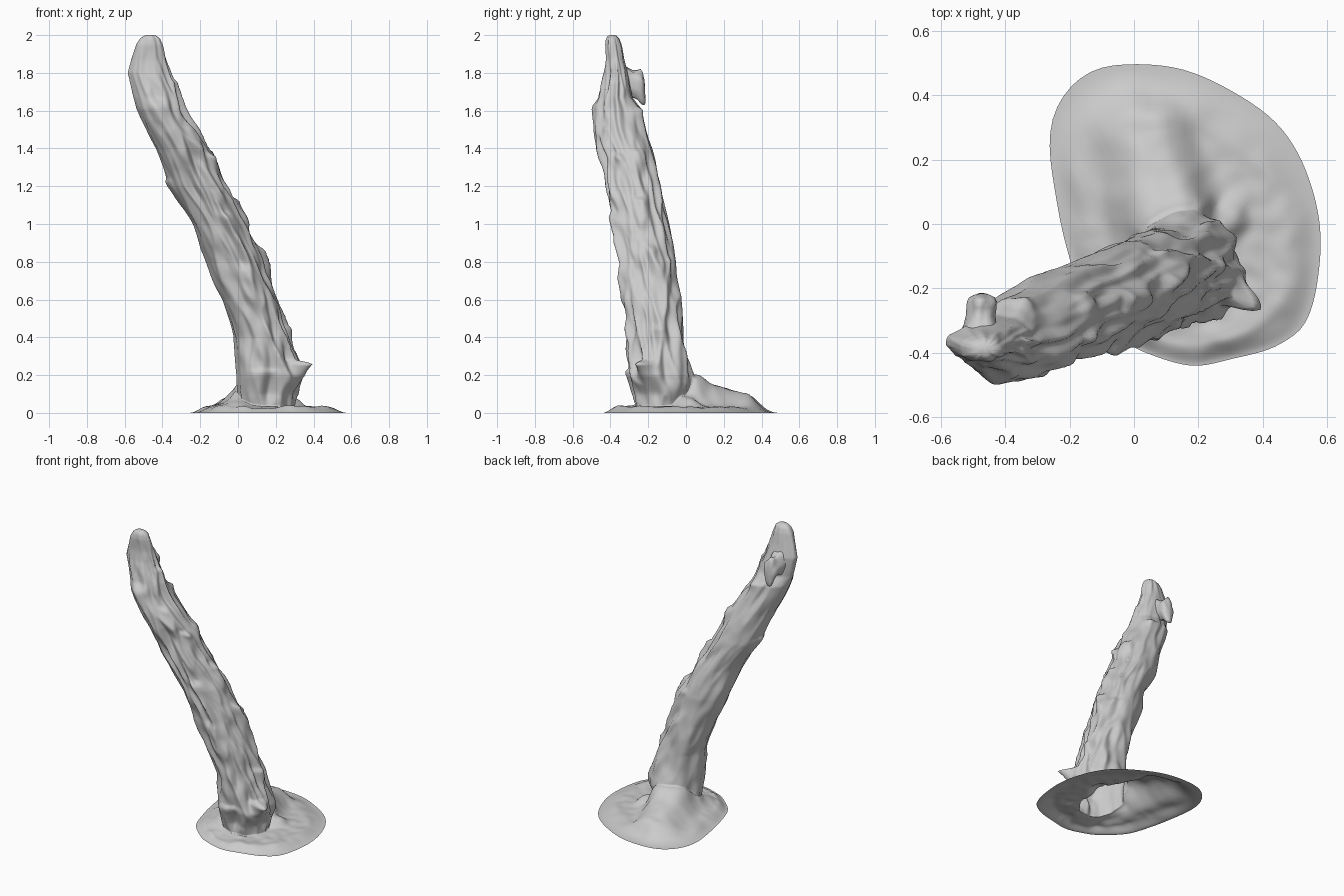
import bpy, bmesh, math
from mathutils import Vector, noise

if "Cube" in bpy.data.objects:
    bpy.data.objects.remove(bpy.data.objects["Cube"])

N = 112         # segments around
ROWS = 190      # rings up the trunk
BASE = 26       # rings across the ground mound

# Trunk sections: z, centre x, centre y, half width x, half width y
SECT = [(0.0, .155, -.13, .14, .13), (0.1, .155, -.135, .148, .14), (0.2, .165, -.15, .165, .16),
        (0.4, .13, -.16, .148, .15), (0.6, .065, -.175, .142, .145), (0.8, -.018, -.197, .145, .143),
        (1.0, -.107, -.24, .145, .143), (1.2, -.217, -.277, .145, .143), (1.4, -.302, -.322, .137, .135),
        (1.55, -.382, -.35, .13, .125), (1.61, -.408, -.357, .13, .118), (1.67, -.428, -.37, .125, .085),
        (1.8, -.47, -.37, .112, .06), (1.87, -.473, -.376, .09, .05), (1.95, -.47, -.385, .068, .044),
        (1.985, -.466, -.388, .05, .034), (2.0, -.465, -.39, .025, .017)]
# Bark shards: angle, tip z, length, height, angular width (degrees)
SHARDS = [(-24, .26, .18, .10, 16), (5, .44, .25, .02, 16), (12, .86, .32, .035, 12),
          (48, .80, .35, .02, 15), (8, 1.12, .25, .035, 13), (-18, 1.35, .25, .035, 14),
          (-93, 1.62, .45, .022, 26), (65, 1.60, .2, .022, 22), (180, 1.22, .2, .012, 30),
          (-60, 1.03, .3, .025, 16), (-40, 1.50, .3, .022, 13), (-75, .75, .4, .012, 16),
          (25, 1.38, .2, .02, 14), (-5, 1.75, .15, .015, 25), (-95, .22, .12, .015, 28)]
# Ground outline seen from above
OUT = [(-.06, .493), (.13, .485), (.3, .415), (.45, .305), (.54, .15), (.58, -.05), (.545, -.28),
       (.45, -.375), (.3, -.42), (.18, -.44), (.05, -.405), (-.03, -.36), (-.15, -.24),
       (-.21, -.07), (-.245, .1), (-.262, .25), (-.24, .36), (-.17, .45)]
FOOT = Vector((.155, -.13))


def smooth(t):
    t = max(0, min(1, t))
    return t * t * (3 - 2 * t)


def spline(pts, per):
    # closed smooth curve through 2D points
    n, res = len(pts), []
    for i in range(n):
        a, b, c, d = (Vector(pts[(i + k - 1) % n]) for k in range(4))
        for j in range(per):
            t = j / per
            res.append(.5 * (2 * b + (c - a) * t + (2 * a - 5 * b + 4 * c - d) * t ** 2
                             + (3 * b - a - 3 * c + d) * t ** 3))
    return res


EDGE = spline(OUT, 8)


def section(z):
    for a, b in zip(SECT, SECT[1:]):
        if z <= b[0]:
            t = (z - a[0]) / (b[0] - a[0])
            return [p + (q - p) * t for p, q in zip(a[1:], b[1:])]
    return SECT[-1][1:]


def outline(a):
    # ray from the foot centre to the smooth outline
    d = Vector((math.cos(a), math.sin(a)))
    for p, q in zip(EDGE, EDGE[1:] + EDGE[:1]):
        p, q = p - FOOT, q - FOOT
        e = q - p
        den = d.x * e.y - d.y * e.x
        if abs(den) < 1e-9:
            continue
        r = (p.x * e.y - p.y * e.x) / den
        s = (p.x * d.y - p.y * d.x) / den
        if r > 0 and -1e-6 <= s <= 1 + 1e-6:
            return FOOT + d * r
    return FOOT + d * .4


def ridge_height(x, y, start, end, h0, h1, w_left, w_right, power):
    # root ridge between two points, falling from h0 to h1
    a, ab = Vector(start), Vector(end) - Vector(start)
    p = Vector((x, y)) - a
    s = max(0, min(1, p.dot(ab) / ab.length_squared))
    off = p - ab * s
    w = w_right if ab.x * off.y - ab.y * off.x < 0 else w_left
    return (h0 + (h1 - h0) * s ** .7) * math.exp(-(off.length / w) ** power)


def ground(x, y, t):
    # t runs from 0 at the rim to 1 at the trunk
    root = ridge_height(x, y, (.14, 0), (.05, .29), .2, .07, .15, .105, 3)
    side = ridge_height(x, y, (.22, -.03), (.29, .01), .08, .045, .06, .055, 3)
    left = smooth((.1 - x) / .2) * .09 * t ** 3
    lumps = .012 * noise.noise((x * 7, y * 7, 3)) + .006 * noise.noise((x * 18, y * 18, 8))
    return smooth(t * 2.6) * (.031 + max(root, side) + lumps) + left


def trunk_point(a, z):
    cx, cy, rx, ry = section(z)
    c, s = math.cos(a), math.sin(a)
    rough = .25 + .75 * smooth(.5 + .6 * math.cos(a + math.radians(25)))
    fade = min(1, ry / .14) * smooth(z / .15 + .2)
    d = .02 * noise.noise((c * 1.8, s * 1.8, z * 3.5))
    ridge = .25 - abs(noise.noise((c * 2.2 + 5, s * 2.2, z * 3.4)))
    d += .05 * ridge * rough + .016 * rough * noise.noise((c * 3.5, s * 3.5, z * 10))
    d *= fade
    # buttress flare at the back
    back = (math.degrees(a) - 92 + 180) % 360 - 180
    d += .045 * math.exp(-(back / 45) ** 2) * math.exp(-max(0, z - .16) / .09) * smooth(z / .16)
    for ang, tip, length, h, w in SHARDS:
        da = (math.degrees(a) - ang + 180) % 360 - 180
        u = (z - tip + length) / length
        if abs(da) < w * 2.5 and 0 < u < 1.13:
            rise = u * u if u < 1 else 1 - smooth((u - 1) / .13)
            d += h * rise * math.exp(-(da / (w * (1.4 - .6 * min(u, 1)))) ** 2)
    return Vector((cx + (rx + d) * c, cy + (ry + d) * s, z))


def loft(name, rings, cap_start, cap_end):
    bm = bmesh.new()
    rows = [[bm.verts.new(p) for p in r] for r in rings]
    n = len(rows[0])
    for lo, hi in zip(rows, rows[1:]):
        for i in range(n):
            j = (i + 1) % n
            bm.faces.new((lo[i], lo[j], hi[j], hi[i]))
    if cap_start:
        bm.faces.new(rows[0][::-1])
    if cap_end:
        bm.faces.new(rows[-1])
    for f in bm.faces:
        f.smooth = True
    me = bpy.data.meshes.new(name)
    bm.to_mesh(me)
    bm.free()
    ob = bpy.data.objects.new(name, me)
    bpy.context.collection.objects.link(ob)
    return ob


# Leaning trunk growing out of the hollow ground mound, one continuous skin
angles = [i * math.tau / N for i in range(N)]
foot_h = []
for a in angles:
    p = trunk_point(a, .05)
    p = trunk_point(a, max(.03, ground(p.x, p.y, 1)))
    foot_h.append(max(.03, ground(p.x, p.y, 1)))
feet = [trunk_point(a, h) for a, h in zip(angles, foot_h)]
rims = [outline(a) for a in angles]
rings = []
for k in range(BASE):
    t = k / BASE
    ring = []
    for rim, f, h in zip(rims, feet, foot_h):
        p = rim.lerp(f.xy, t)
        g = ground(p.x, p.y, t)
        ring.append(Vector((p.x, p.y, max(0, g + (h - g) * smooth((t - .8) / .2)))))
    rings.append(ring)
for k in range(ROWS + 1):
    u = k / ROWS
    rings.append([trunk_point(a, h + (2 - h) * u) for a, h in zip(angles, foot_h)])
loft("tree_trunk_and_mound", rings, False, True)

# Hooked splinter behind the broken tip: y, z of centre, half width in x, half height
HOOK = [(-.38, 1.76, .08, .11), (-.345, 1.757, .065, .10), (-.315, 1.752, .05, .085),
        (-.285, 1.745, .042, .07), (-.26, 1.738, .043, .073), (-.24, 1.73, .045, .083),
        (-.228, 1.72, .04, .07), (-.22, 1.71, .025, .045), (-.216, 1.705, .008, .015)]
rings = []
for i, (y, z, w, h) in enumerate(HOOK):
    ring = []
    for k in range(24):
        a = k * math.tau / 24
        c, s = math.cos(a), math.sin(a)
        # the lower side drops to a beak near the end
        beak = .03 * smooth((i - 3) / 3) * max(0, -s) ** 3 if i < 8 else 0
        r = 1 + .3 * noise.noise((c * 1.5, s * 1.5, y * 14))
        ring.append(Vector((-.472 - w * c * r, y + beak * .2, z + h * s * r - beak)))
    rings.append(ring)
loft("broken_splinter", rings, True, True)
